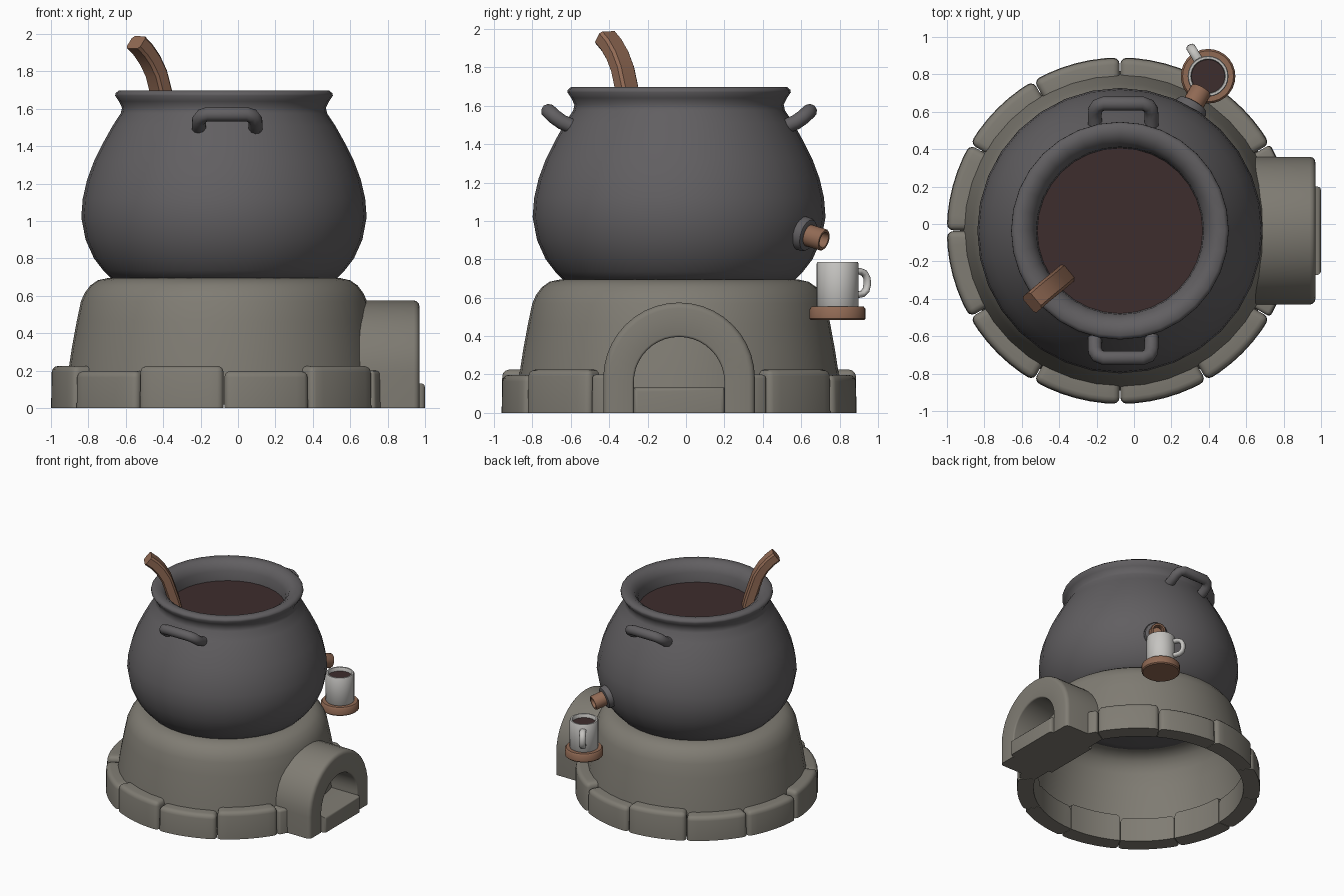
import bpy, bmesh, math
from mathutils import Vector, Matrix

if "Cube" in bpy.data.objects:
    bpy.data.objects.remove(bpy.data.objects["Cube"])

CX, CY = -0.075, -0.036          # shared axis of pot and stove


def material(name, rgb):
    m = bpy.data.materials.new(name)
    m.diffuse_color = (*rgb, 1)
    m.use_nodes = True
    m.node_tree.nodes["Principled BSDF"].inputs["Base Color"].default_value = m.diffuse_color
    return m


IRON = material("dark iron", (0.120, 0.114, 0.120))
STONE = material("warm grey stone", (0.215, 0.202, 0.172))
WOOD = material("brown wood", (0.28, 0.142, 0.088))
BREW = material("dark brew", (0.048, 0.026, 0.026))
CHINA = material("white china", (0.56, 0.55, 0.53))


def finish(name, bm, mat, recalc=True, angle=40):
    bmesh.ops.remove_doubles(bm, verts=bm.verts, dist=1e-5)
    if recalc:
        bmesh.ops.recalc_face_normals(bm, faces=bm.faces)
    me = bpy.data.meshes.new(name)
    bm.to_mesh(me)
    bm.free()
    me.materials.append(mat)
    ob = bpy.data.objects.new(name, me)
    bpy.context.collection.objects.link(ob)
    bpy.ops.object.select_all(action='DESELECT')
    ob.select_set(True)
    bpy.context.view_layer.objects.active = ob
    bpy.ops.object.shade_smooth_by_angle(angle=math.radians(angle))
    return ob


def skin(bm, rings, closed_rows=False):
    """Join successive closed rings of points with quads."""
    rows = [[bm.verts.new(p) for p in r] for r in rings]
    n = len(rows[0])
    pairs = list(zip(rows, rows[1:]))
    if closed_rows:
        pairs.append((rows[-1], rows[0]))
    for a, b in pairs:
        for i in range(n):
            j = (i + 1) % n
            bm.faces.new((a[i], a[j], b[j], b[i]))
    return rows


def lathe(name, profile, mat, place, segs=32, angle=40):
    """Spin (radius, height) points; zero radius closes an end."""
    bm = bmesh.new()
    rings = [[place @ Vector((r * math.cos(t), r * math.sin(t), z))
              for t in (2 * math.pi * k / segs for k in range(segs))] for r, z in profile]
    skin(bm, rings)
    bmesh.ops.remove_doubles(bm, verts=bm.verts, dist=1e-5)
    bmesh.ops.dissolve_degenerate(bm, edges=bm.edges, dist=1e-6)
    return finish(name, bm, mat, False, angle)


def sweep(name, path, section, side, mat, angle=40):
    """Sweep a flat section along a path; section x runs along 'side'."""
    path = [Vector(p) for p in path]
    rings = []
    for i, p in enumerate(path):
        t = (path[min(i + 1, len(path) - 1)] - path[max(i - 1, 0)]).normalized()
        u = (Vector(side) - t * t.dot(Vector(side))).normalized()
        v = t.cross(u)
        rings.append([p + u * a + v * b for a, b in section])
    bm = bmesh.new()
    rows = skin(bm, rings)
    bm.faces.new(rows[0])
    bm.faces.new(rows[-1])
    return finish(name, bm, mat, True, angle)


def circle(r, n=10):
    return [(r * math.cos(2 * math.pi * k / n), r * math.sin(2 * math.pi * k / n)) for k in range(n)]


axis = Matrix.Translation((CX, CY, 0))

# Stove body: domed stone shell, open underneath
lathe("stove_body", [(0.855, 0.02), (0.832, 0.2), (0.812, 0.33), (0.788, 0.46), (0.765, 0.57),
                     (0.745, 0.615), (0.715, 0.655), (0.675, 0.683), (0.62, 0.695), (0.54, 0.695)],
      STONE, axis, 40)

# Cauldron with flared lip
lathe("cauldron", [(0, 0.675), (0.52, 0.675), (0.60, 0.69), (0.645, 0.735), (0.695, 0.80), (0.74, 0.90),
                   (0.763, 1.02), (0.755, 1.12), (0.732, 1.22), (0.695, 1.32), (0.645, 1.42), (0.595, 1.51),
                   (0.552, 1.575), (0.545, 1.605), (0.562, 1.64), (0.582, 1.67), (0.580, 1.683),
                   (0.562, 1.698), (0.515, 1.695), (0.475, 1.67), (0.448, 1.62), (0.442, 1.53)],
      IRON, axis, 32, 60)
lathe("brew_surface", [(0.45, 1.53), (0.45, 1.54), (0, 1.54)], BREW, axis, 32)

# Two carrying handles, front and back
half = [(0.150, 0.55, 1.490), (0.152, 0.61, 1.515), (0.150, 0.645, 1.540),
        (0.135, 0.668, 1.561), (0.105, 0.680, 1.571)]
arc = half + [(-x, r, z) for x, r, z in reversed(half)]
for s, nm in ((-1, "front"), (1, "back")):
    sweep(nm + "_handle", [(-0.058 + x, CY + s * r, z) for x, r, z in arc],
          circle(0.039), (0, -s * 0.5, 0.866), IRON, 60)


# Ring of stones round the foot, with a gap for the fire door
def kerb_stone(name, a0, a1, h, bev):
    bm = bmesh.new()
    n = max(1, round((a1 - a0) / 5))
    rings = []
    for i in range(n + 1):
        t = math.radians(a0 + (a1 - a0) * i / n)
        rings.append([(CX + r * math.cos(t), CY + r * math.sin(t), z)
                      for r, z in ((0.80, 0), (0.926, 0), (0.922, h), (0.80, h))])
    rows = skin(bm, rings)
    bm.faces.new(rows[0])
    bm.faces.new(rows[-1])
    bmesh.ops.recalc_face_normals(bm, faces=bm.faces)

    def soft(e):
        mid = (e.verts[0].co + e.verts[1].co) / 2
        return (e.calc_face_angle(0) > 0.6 and mid.z > 0.01
                and math.hypot(mid.x - CX, mid.y - CY) > 0.84)
    bmesh.ops.bevel(bm, geom=[e for e in bm.edges if soft(e)], offset=bev, segments=3,
                    profile=0.5, affect='EDGES', clamp_overlap=True)
    finish(name, bm, STONE)


for k in range(1, 11):
    h = 0.225 if k in (1, 3, 6, 8, 10) else 0.198
    kerb_stone(f"kerb_stone_{k}", k * 30 + 0.15, k * 30 + 29.85, h, 0.034)
kerb_stone("kerb_stone_door_left", 330.15, 336.5, 0.20, 0.02)
kerb_stone("kerb_stone_door_right", 23.5, 29.85, 0.20, 0.02)


# Arched fire door surround
def arch_line(r, zc, n=20):
    pts = [(CY + r * math.cos(math.pi * i / n), zc + r * math.sin(math.pi * i / n)) for i in range(n + 1)]
    return [(CY + r, 0)] + pts + [(CY - r, 0)]


bm = bmesh.new()
sections = []
for (yo, zo), (yi, zi) in zip(arch_line(0.395, 0.18), arch_line(0.236, 0.16)):
    sections.append([(0.62, yo, zo), (0.97, yo, zo), (0.97, yi, zi), (0.62, yi, zi)])
rows = skin(bm, sections)
bm.faces.new(rows[0])
bm.faces.new(rows[-1])
bmesh.ops.recalc_face_normals(bm, faces=bm.faces)
for idx, off in ((1, 0.03), (2, 0.012)):
    if idx == 1:
        front = [[bm.edges.get((a[1], b[1])) for a, b in zip(rows, rows[1:])],
                 [bm.edges.get((a[2], b[2])) for a, b in zip(rows, rows[1:])]]
    bmesh.ops.bevel(bm, geom=[e for e in front[idx - 1] if e.is_valid], offset=off,
                    segments=3, profile=0.5, affect='EDGES')
finish("fire_door_arch", bm, STONE)

# Door sill
bm = bmesh.new()
bmesh.ops.create_cube(bm, size=1, matrix=Matrix.Translation((0.795, CY, 0.066))
                      @ Matrix.Diagonal((0.41, 0.474, 0.132, 1)))
edges = [e for e in bm.edges if min(v.co.x for v in e.verts) > 0.9 and max(v.co.z for v in e.verts) > 0.1]
bmesh.ops.bevel(bm, geom=edges, offset=0.022, segments=3, profile=0.5, affect='EDGES')
finish("door_sill", bm, STONE)

# Stirring paddle: curved shaft with chamfered rectangular section
w, t, c = 0.056, 0.042, 0.014
rect = [(w, t - c), (w - c, t), (c - w, t), (-w, t - c), (-w, c - t), (c - w, -t), (w - c, -t), (w, c - t)]
sweep("stirring_paddle", [(-0.372, -0.275, 1.50), (-0.390, -0.290, 1.60), (-0.414, -0.311, 1.70),
                          (-0.437, -0.330, 1.79), (-0.470, -0.356, 1.86), (-0.507, -0.387, 1.915),
                          (-0.545, -0.420, 1.955)],
      rect, (0.63, -0.77, 0), WOOD, 30)

# Pouring tap: iron collar and hollow wooden spout, tipped downward
a, tip = math.radians(60), math.radians(15)
d = Vector((math.cos(tip) * math.cos(a), math.cos(tip) * math.sin(a), -math.sin(tip)))
end = Vector((CX + 0.872 * math.cos(a), CY + 0.872 * math.sin(a), 0.90))
tap = Matrix.Translation(end - d * 0.2) @ d.to_track_quat('Z', 'Y').to_matrix().to_4x4()
lathe("tap_collar", [(0.09, -0.02), (0.09, 0.088), (0.083, 0.102), (0.07, 0.107), (0, 0.107)], IRON, tap, 20)
lathe("tap_spout", [(0.058, 0.09), (0.058, 0.194), (0.053, 0.2), (0.042, 0.2), (0.038, 0.194),
                    (0.038, 0.13), (0, 0.13)], WOOD, tap, 20)

# Saucer shelf, cup, drink and cup handle
CUP = Vector((0.396, 0.790, 0))
cup = Matrix.Translation(CUP)
lathe("saucer", [(0, 0.483), (0.138, 0.483), (0.146, 0.491), (0.146, 0.541), (0.136, 0.553), (0, 0.553)],
      WOOD, cup, 28)
lathe("cup", [(0, 0.55), (0.104, 0.55), (0.109, 0.557), (0.109, 0.779), (0.105, 0.785), (0.093, 0.785),
              (0.089, 0.779), (0.089, 0.72), (0, 0.72)], CHINA, cup, 28)
lathe("cup_drink", [(0.09, 0.755), (0, 0.755)], BREW, cup, 28)
u = Vector((math.cos(math.radians(121)), math.sin(math.radians(121)), 0))
loop = [(0.10, 0.735), (0.135, 0.738), (0.162, 0.728), (0.178, 0.702), (0.180, 0.668),
        (0.172, 0.638), (0.150, 0.620), (0.10, 0.612)]
sweep("cup_handle", [CUP + u * r + Vector((0, 0, z)) for r, z in loop],
      [(x * 1.4, y) for x, y in circle(0.018, 10)], (-u.y, u.x, 0), CHINA, 60)
